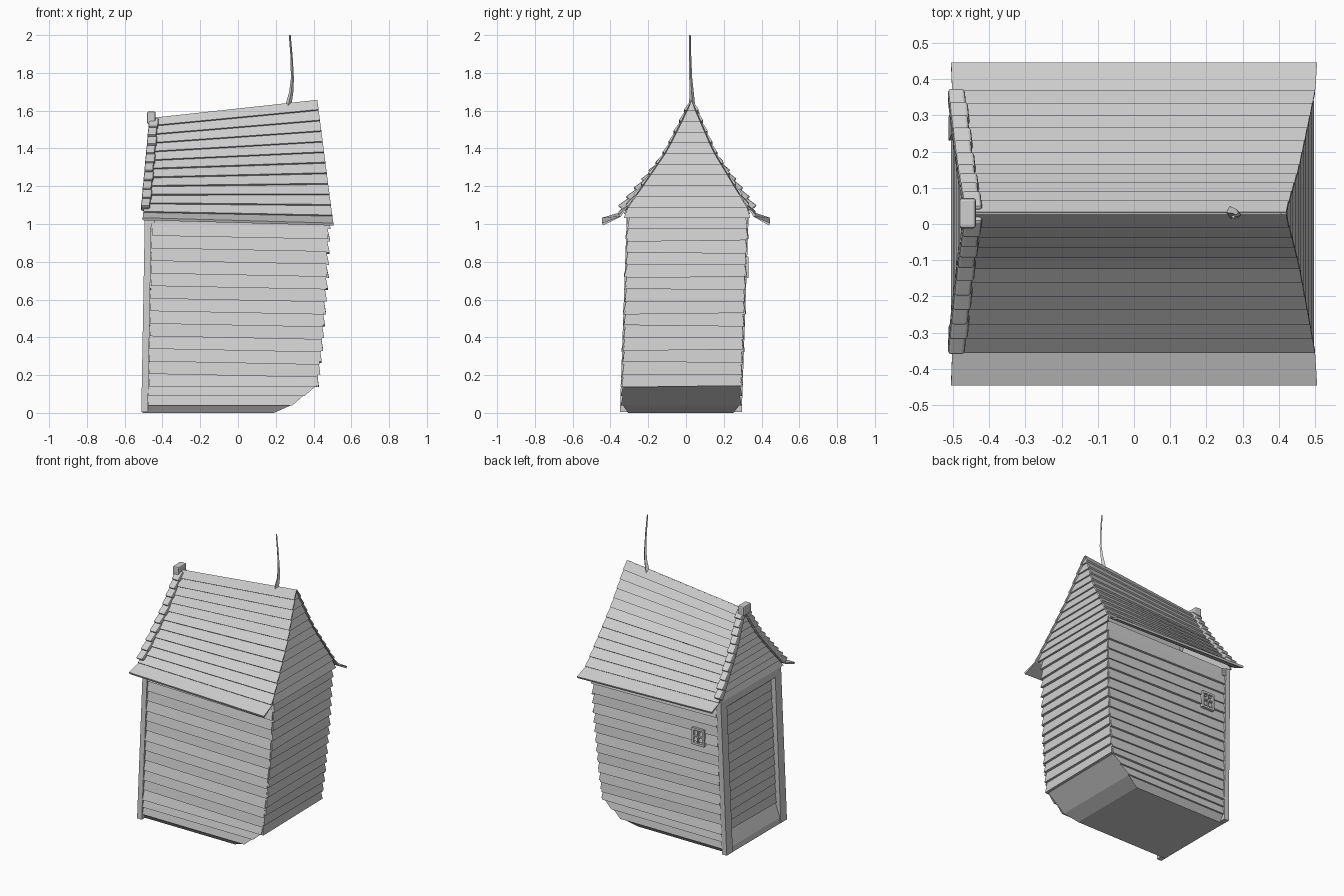
import bpy, bmesh
from mathutils import Vector as V

if "Cube" in bpy.data.objects:
    bpy.data.objects.remove(bpy.data.objects["Cube"])

GREY = (0.62, 0.62, 0.62, 1)
mat = bpy.data.materials.new("weathered grey")
mat.use_nodes = True
mat.diffuse_color = GREY
mat.node_tree.nodes["Principled BSDF"].inputs["Base Color"].default_value = GREY


def finish(name, bm, bevel=0):
    bmesh.ops.remove_doubles(bm, verts=bm.verts, dist=1e-5)
    bmesh.ops.recalc_face_normals(bm, faces=bm.faces)
    mesh = bpy.data.meshes.new(name)
    bm.to_mesh(mesh)
    bm.free()
    mesh.materials.append(mat)
    ob = bpy.data.objects.new(name, mesh)
    bpy.context.collection.objects.link(ob)
    if bevel:
        mod = ob.modifiers.new("bevel", 'BEVEL')
        mod.width, mod.segments = bevel, 2
    return ob


def loft(bm, rings):
    """Skin a stack of equal rings and cap both ends."""
    loops = [[bm.verts.new(p) for p in r] for r in rings]
    n = len(loops[0])
    for a, b in zip(loops, loops[1:]):
        for i in range(n):
            bm.faces.new((a[i], a[(i + 1) % n], b[(i + 1) % n], b[i]))
    bm.faces.new(loops[0][::-1])
    bm.faces.new(loops[-1])


def board(bm, bl, br, tr, tl, out, low=0.014, high=0.002):
    """Lapped board: a quad thickened more along its lower edge."""
    quad = [V(p) for p in (bl, br, tr, tl)]
    o = V(out).normalized()
    loft(bm, [quad, [p + o * t for p, t in zip(quad, (low, low, high, high))]])


def box(bm, lo, hi):
    (a, b, c), (d, e, f) = lo, hi
    loft(bm, [[(a, b, z), (d, b, z), (d, e, z), (a, e, z)] for z in (c, f)])


def interp(pts, v):
    for (a, p), (b, q) in zip(pts, pts[1:]):
        if v <= b:
            return p + (q - p) * (v - a) / (b - a)
    return pts[-1][1]


# House envelope: leaning walls, cut-away lower corner
END = [(0, .19), (.04, .28), (.14, .41), (.35, .435), (.7, .462), (1.05, .475)]
def x_end(z): return interp(END, z)
def x_back(z): return -.475 + .02 * z
def y_wall(s, z): return (.281 if s > 0 else -.336) + .035 * z


bm = bmesh.new()
rings = []
for z in (0, .04, .14, .35, .7, 1.05):
    d = .03 if z == 0 else 0
    xb = -.505 if z <= .04 else x_back(z)
    rings.append([(xb, y_wall(-1, z) + d, z), (x_end(z), y_wall(-1, z) + d, z),
                  (x_end(z), y_wall(1, z) - d, z), (xb, y_wall(1, z) - d, z)])
loft(bm, rings)
finish("wall_core", bm)

# Long side walls: lapped boards sagging slightly toward the cut-away end
levels = [.04, .09, .14] + [.14 + .0665 * i for i in range(1, 14)]
for side, name in ((-1, "front_siding"), (1, "back_siding")):
    bm = bmesh.new()
    for i, (z0, z1) in enumerate(zip(levels, levels[1:])):
        sag0, sag1 = [.018 if z > .15 else 0 for z in (z0, z1)]
        a, b = z0 - sag0, z1 - sag1
        extra = .003 * (i % 3)
        board(bm, (x_back(z0), y_wall(side, z0), z0),
              (x_end(a) + .008, y_wall(side, a), a),
              (x_end(b), y_wall(side, b), b),
              (x_back(z1), y_wall(side, z1), z1), (0, side, 0), .011 + extra)
    finish(name, bm)

# End walls
for e, name in ((1, "left_end_siding"), (0, "right_end_siding")):
    bm = bmesh.new()
    rows = [.14 + .0642 * i for i in range(15)]
    for i, (z0, z1) in enumerate(zip(rows, rows[1:])):
        xf, w = (x_end, .008) if e else (x_back, 0)
        tilt = .004 * (i % 3 - 1)
        board(bm, (xf(z0), y_wall(-1, z0) - w, z0 + tilt),
              (xf(z0), y_wall(1, z0) + w, z0 - tilt),
              (xf(z1), y_wall(1, z1), z1), (xf(z1), y_wall(-1, z1), z1),
              (1 if e else -1, 0, 0), .018 if e else .01)
    finish(name, bm)

# Corner posts and lintel at the recessed end
for s, name in ((-1, "front_corner_post"), (1, "back_corner_post")):
    bm = bmesh.new()
    post = []
    for z in (.005, .5, 1.05):
        x0, yo = -.512 + .018 * z, y_wall(s, z) + s * .014
        yi = yo - s * .065
        post.append([(x0, yo, z), (x0 + .035, yo, z), (x0 + .035, yi, z), (x0, yi, z)])
    loft(bm, post)
    finish(name, bm)
bm = bmesh.new()
box(bm, (-.495, -.31, 1.0), (-.44, .325, 1.05))
finish("end_lintel", bm)

# Roof: concave slopes with a flared eave and a ridge rising to one end
RIDGE, RIDGE_Y = (1.56, 1.655), .03
EAVE = (1.02, .992)
FLARE = [(0, 1), (.07, .8), (.3, .57), (.6, .28), (1, 0)]


def roof(side, e, h, inset=0):
    run = .41 if side > 0 else .47
    x = .42 + .085 * (1 - h) if e else -.455 - .05 * (1 - h)
    y = RIDGE_Y + side * max(0, run * interp(FLARE, h) - inset)
    return V((x, y, EAVE[e] + (RIDGE[e] - EAVE[e]) * h))


STEPS = [0, .07] + [.07 + .93 * i / 11 for i in range(1, 12)]
for side, name in ((-1, "front_roof_slope"), (1, "back_roof_slope")):
    bm = bmesh.new()
    for h0, h1 in zip(STEPS, STEPS[1:]):
        p = [roof(side, 0, h0), roof(side, 1, h0), roof(side, 1, h1), roof(side, 0, h1)]
        n = (p[1] - p[0]).cross(p[3] - p[0])
        board(bm, *p, n if n.z > 0 else -n, .014, .004)
    finish(name, bm)

# Gable boards
for e, name in ((1, "left_gable"), (0, "right_gable")):
    bm = bmesh.new()
    out = 1 if e else -1
    hs = [.06 + .94 * i / 11 for i in range(12)]
    for h0, h1 in zip(hs, hs[1:]):
        p = [roof(-1, e, h0, .004), roof(1, e, h0, .004),
             roof(1, e, h1, .004), roof(-1, e, h1, .004)]
        if h0 < .1:
            p[0].y, p[1].y = -.33, .34
        back = V((-out * .016, 0, 0))
        board(bm, *[q + back for q in p], (out, 0, 0), .013, .003)
    finish(name, bm)

# Overlapping verge tiles and the ridge cap
bm = bmesh.new()
for side in (-1, 1):
    hs = [.1 + .87 * i / 10 for i in range(11)]
    for i, (h0, h1) in enumerate(zip(hs, hs[1:])):
        a, b = roof(side, 0, h0), roof(side, 0, h1 + .015)
        n = V((0, side * .8, .6))
        wide = V((.047 + .004 * (i % 2), 0, 0))
        off = V((-.014, 0, 0)) - n * .012
        board(bm, a + off, a + off + wide, b + off + wide, b + off, n, .05, .032)
box(bm, (-.482, -.012, 1.53), (-.436, .072, 1.595))
finish("verge_tiles", bm, .008)

# Small window on the back wall: frame and cross bars
bm = bmesh.new()
wx, wz, wy = -.32, .77, .318
for dx in (-.04, 0, .04):
    r = .007 if dx else .004
    box(bm, (wx + dx - r, wy - .03, wz - .055), (wx + dx + r, wy + .014, wz + .055))
for dz in (-.05, 0, .05):
    r = .007 if dz else .004
    box(bm, (wx - .045, wy - .03, wz + dz - r), (wx + .045, wy + .014, wz + dz + r))
finish("back_window_frame", bm)

# Bent tapering rod on the ridge
bm = bmesh.new()
rod = [(.265, .032, 1.62, .017), (.282, .03, 1.7, .011), (.288, .025, 1.77, .008),
       (.284, .022, 1.88, .006), (.274, .02, 2.0, .005)]
loft(bm, [[(x - r, y, z), (x, y - r, z), (x + r, y, z), (x, y + r, z)]
          for x, y, z, r in rod])
finish("roof_rod", bm)
